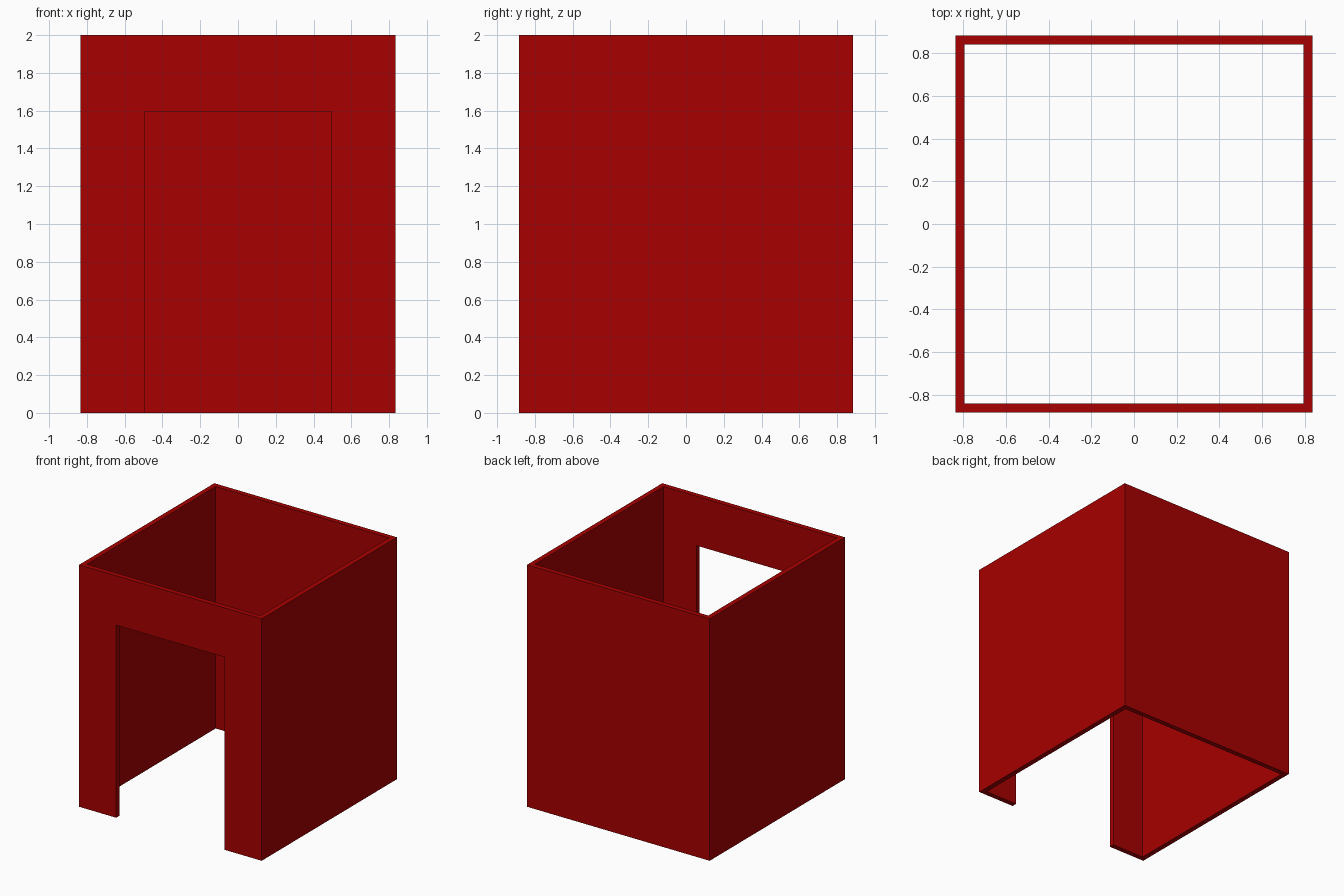
import bpy
from mathutils import Vector

if "Cube" in bpy.data.objects:
    bpy.data.objects.remove(bpy.data.objects["Cube"], do_unlink=True)

HALF_X, HALF_Y, HEIGHT, WALL = 0.835, 0.883, 2.0, 0.042
DOOR_LEFT, DOOR_RIGHT, DOOR_TOP = 0.495, -0.496, 1.592

red = bpy.data.materials.new("deep_red")
red.use_nodes = True
color = (0.385, 0, 0, 1)
red.diffuse_color = color
red.node_tree.nodes["Principled BSDF"].inputs["Base Color"].default_value = color


def box(name, low, high):
    """Box spanning two opposite corners."""
    low, high = Vector(low), Vector(high)
    bpy.ops.mesh.primitive_cube_add(size=1, location=(low + high) / 2)
    obj = bpy.context.object
    obj.name = name
    obj.scale = high - low
    bpy.ops.object.transform_apply(location=True, rotation=False, scale=True)
    obj.data.materials.append(red)
    return obj


def cut(target, cutter):
    """Subtract a helper box, then discard it."""
    cutter.hide_render = True
    mod = target.modifiers.new("cut", 'BOOLEAN')
    mod.operation = 'DIFFERENCE'
    mod.solver = 'EXACT'
    mod.object = cutter
    bpy.context.view_layer.objects.active = target
    bpy.ops.object.modifier_apply(modifier=mod.name)
    bpy.data.objects.remove(cutter, do_unlink=True)


# Four walls, open at the top and bottom
walls = box("walls", (-HALF_X, -HALF_Y, 0), (HALF_X, HALF_Y, HEIGHT))
inner_x, inner_y = HALF_X - WALL, HALF_Y - WALL
cut(walls, box("room_cutter", (-inner_x, -inner_y, -1), (inner_x, inner_y, HEIGHT + 1)))

# Doorway through the front wall
cut(walls, box("door_cutter", (DOOR_RIGHT, -HALF_Y - 1, -1), (DOOR_LEFT, 0, DOOR_TOP)))
